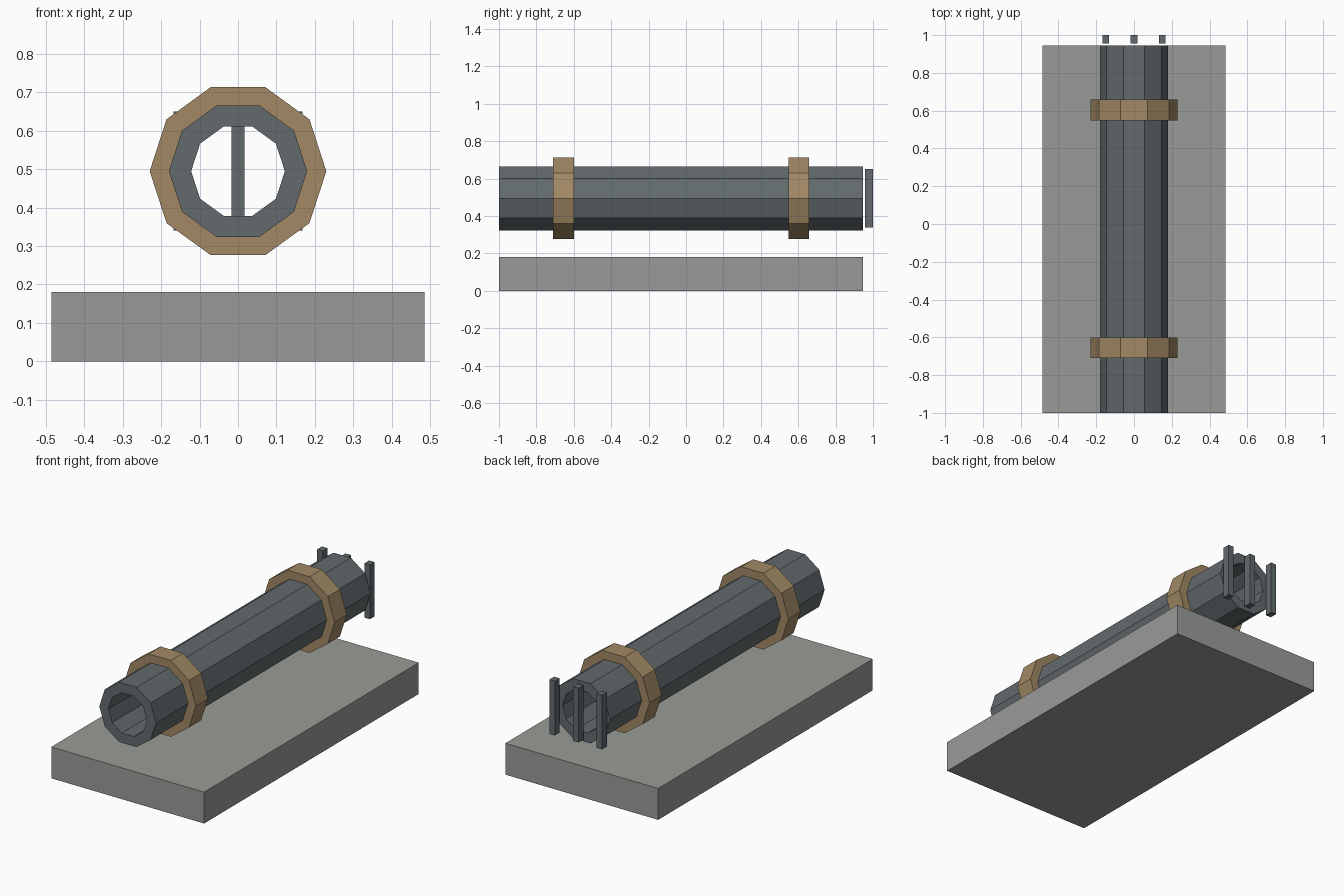
import bpy, bmesh
from math import cos, sin, pi

if "Cube" in bpy.data.objects:
    bpy.data.objects.remove(bpy.data.objects["Cube"])

SIDES = 10
AXIS_Z = 0.495


def material(name, rgb):
    m = bpy.data.materials.new(name)
    m.diffuse_color = (*rgb, 1)
    m.use_nodes = True
    m.node_tree.nodes["Principled BSDF"].inputs["Base Color"].default_value = m.diffuse_color
    return m


steel = material("dark_steel", (0.125, 0.145, 0.155))
bronze = material("bronze", (0.36, 0.25, 0.13))
stone = material("stone", (0.32, 0.33, 0.31))


def finish(name, bm, mat):
    bmesh.ops.recalc_face_normals(bm, faces=bm.faces)
    mesh = bpy.data.meshes.new(name)
    bm.to_mesh(mesh)
    bm.free()
    mesh.materials.append(mat)
    obj = bpy.data.objects.new(name, mesh)
    bpy.context.collection.objects.link(obj)
    return obj


def box(name, lo, hi, mat):
    bm = bmesh.new()
    bmesh.ops.create_cube(bm, size=1)
    for v in bm.verts:
        v.co = [(a + b) / 2 + c * (b - a) for a, b, c in zip(lo, hi, v.co)]
    return finish(name, bm, mat)


def tube(name, r_out, r_in, y0, y1, mat):
    # rectangular section swept around the pipe axis
    bm = bmesh.new()
    section = [(r_out, y0), (r_out, y1), (r_in, y1), (r_in, y0)]
    rings = []
    for i in range(SIDES):
        a = 2 * pi * i / SIDES
        rings.append([bm.verts.new((r * cos(a), y, AXIS_Z + r * sin(a))) for r, y in section])
    for i in range(SIDES):
        p, q = rings[i], rings[(i + 1) % SIDES]
        for j in range(4):
            k = (j + 1) % 4
            bm.faces.new((p[j], p[k], q[k], q[j]))
    return finish(name, bm, mat)


# base slab
box("base_slab", (-0.485, -1, 0), (0.485, 0.945, 0.18), stone)

# hollow pipe and its two collars
tube("pipe", 0.18, 0.122, -1, 0.945, steel)
tube("front_collar", 0.23, 0.178, -0.71, -0.60, bronze)
tube("rear_collar", 0.23, 0.178, 0.548, 0.658, bronze)

# upright grate bars behind the rear opening
for i, x in enumerate((-0.15, 0, 0.15)):
    box(f"grate_bar_{i + 1}", (x - 0.0175, 0.956, 0.34), (x + 0.0175, 1.0, 0.651), steel)
